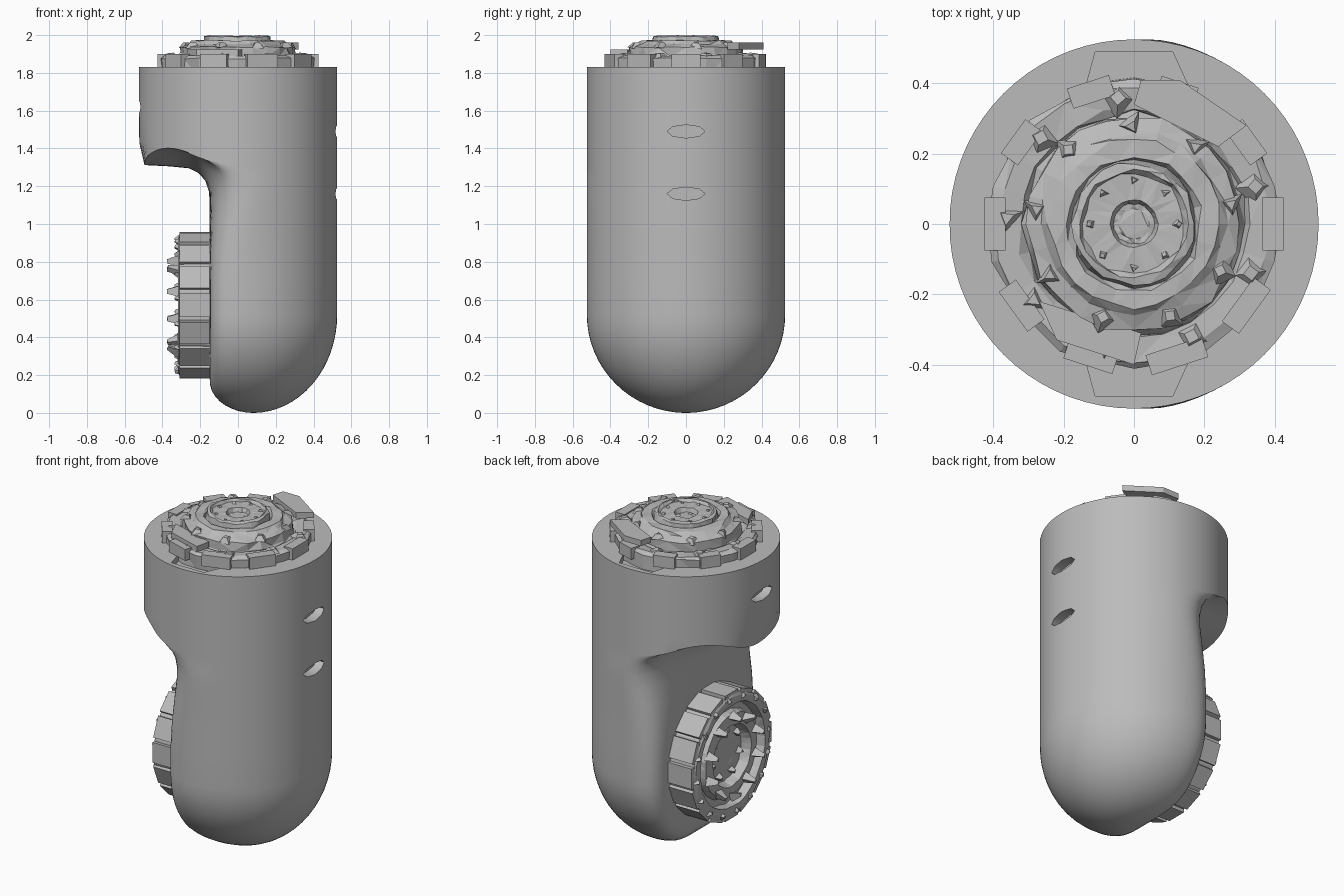
import bpy, bmesh, math, random
from math import sin, cos, pi, sqrt
from mathutils import Matrix

random.seed(4)
if "Cube" in bpy.data.objects:
    bpy.data.objects.remove(bpy.data.objects["Cube"], do_unlink=True)

grey = bpy.data.materials.new("plain grey")
grey.use_nodes = True
grey.diffuse_color = (0.5, 0.5, 0.5, 1)
grey.node_tree.nodes["Principled BSDF"].inputs["Base Color"].default_value = (0.5, 0.5, 0.5, 1)


def finish(bm, name):
    bmesh.ops.recalc_face_normals(bm, faces=bm.faces)
    mesh = bpy.data.meshes.new(name)
    bm.to_mesh(mesh)
    bm.free()
    mesh.materials.append(grey)
    obj = bpy.data.objects.new(name, mesh)
    bpy.context.collection.objects.link(obj)
    return obj


def loft(bm, rows):
    """Skin a stack of equal rings and cap both ends."""
    rings = [[bm.verts.new(p) for p in row] for row in rows]
    n = len(rings[0])
    for low, high in zip(rings, rings[1:]):
        for i in range(n):
            j = (i + 1) % n
            bm.faces.new((low[i], low[j], high[j], high[i]))
    bm.faces.new(rings[0])
    bm.faces.new(rings[-1])


def lathe(bm, profile, sides, jitter):
    """Turned part with slightly chipped, faceted rings."""
    rows = []
    for r, h in profile:
        row = []
        for i in range(sides):
            a = 2 * pi * i / sides
            rr = r - random.uniform(0, jitter) * min(1, r * 4)
            hh = h - random.uniform(0, jitter / 3) * (h > 0)
            row.append((rr * cos(a), rr * sin(a), hh))
        rows.append(row)
    loft(bm, rows)
    bmesh.ops.triangulate(bm, faces=bm.faces)


def shard(bm, r, angle, h, size, height, tilt=0.4):
    """Small tilted chip standing on a ring."""
    m = (Matrix.Rotation(angle, 4, 'Z') @ Matrix.Translation((r, 0, h))
         @ Matrix.Rotation(random.uniform(-tilt, tilt), 4, 'Y')
         @ Matrix.Rotation(random.uniform(0, 3), 4, 'Z'))
    bmesh.ops.create_cone(bm, cap_ends=True, segments=random.choice((3, 4)),
                          radius1=size, radius2=size * .4, depth=height, matrix=m)


def block(bm, r, angle, h, size):
    """Box set around a ring."""
    m = Matrix.Rotation(angle, 4, 'Z') @ Matrix.Translation((r, 0, h)) @ Matrix.Diagonal((*size, 1))
    bmesh.ops.create_cube(bm, size=1, matrix=m)


# Housing: round column with a bowl end, its lower -x side cut to a soft flat face
R = 0.525
MID = 0.52


def ring(z, left, soft, lift=0):
    drop = max(0, (MID - z) / MID)
    size = sqrt(max(0.0004, 1 - drop * drop))
    k = soft * size
    row = []
    for i in range(72):
        c, s = cos(2 * pi * i / 72), sin(2 * pi * i / 72)
        x = 0.08 * (1 - size) + R * size * c
        blend = max(0, k - abs(x - left)) / k
        x = max(x, left) + blend * blend * k / 4
        row.append((x, R * size * s, z + lift * (2 * s * min(c, 0)) ** 2))
    return row


rows = []
for i in range(17):
    z = MID * (1 - cos(pi / 2 * i / 16))
    d = max(0, 1 - z / 0.17)
    rows.append(ring(z, 0.08 - 0.23 * sqrt(max(0.0004, 1 - d * d)), 0.22))
shoulder = [(.7, -.15, .22), (.85, -.15, .26), (1, -.15, .34), (1.1, -.15, .4, .01),
            (1.17, -.155, .42, .03), (1.23, -.175, .4, .05), (1.27, -.21, .34, .07),
            (1.295, -.26, .25, .08), (1.305, -.36, .15, .09), (1.312, -.495, .03, .09),
            (1.43, -.525, .01, .04), (1.6, -.53, .01), (1.83, -.53, .01)]
rows += [ring(*s) for s in shoulder]
bm = bmesh.new()
loft(bm, rows)
housing = finish(bm, "housing")

# Cut the side slots and the two rim notches
cutters = []
for side, z in ((1, 1.49), (1, 1.16), (-1, 1.62)):
    bm = bmesh.new()
    bmesh.ops.create_cone(bm, cap_ends=True, segments=8, radius1=0.1, radius2=0.1, depth=0.12,
                          matrix=Matrix.Translation((side * R, 0, z)) @ Matrix.Diagonal((1, 1, .35, 1))
                          @ Matrix.Rotation(pi / 2, 4, 'Y'))
    cutters.append(finish(bm, "slot_cutter"))
for side in (1, -1):
    bm = bmesh.new()
    loft(bm, [[(-.14, side * .38, z), (.16, side * .38, z), (.11, side * .49, z), (-.11, side * .49, z)]
              for z in (1.79, 1.9)])
    cutters.append(finish(bm, "notch_cutter"))
bpy.context.view_layer.objects.active = housing
for c in cutters:
    mod = housing.modifiers.new("cut", 'BOOLEAN')
    mod.operation, mod.object, mod.solver = 'DIFFERENCE', c, 'EXACT'
    bpy.ops.object.modifier_apply(modifier=mod.name)
    bpy.data.objects.remove(c, do_unlink=True)
bpy.ops.object.select_all(action='DESELECT')
housing.select_set(True)
bpy.ops.object.shade_smooth_by_angle(angle=math.radians(40))

# Top coupling: three stepped, chipped rings
bm = bmesh.new()
lathe(bm, [(.42, -.05), (.42, .05), (.4, .065), (.34, .06), (.325, .04), (.315, .06), (.315, .11),
           (.27, .125), (.25, .145), (.2, .145), (.185, .125), (.18, .165), (.16, .17), (.15, .155),
           (.07, .155), (.06, .13), (.045, .13)], 24, 0.02)
for i in range(10):
    block(bm, .395, i * pi / 5, .035, (.06, random.uniform(.1, .17), .07))
for i in range(9):
    shard(bm, .36, i * 2 * pi / 9 + .3, .06, .055, .03, .2)
    shard(bm, .28, i * 2 * pi / 9 + .2, .115, .045, .03, .2)
for i in range(8):
    shard(bm, .125, i * pi / 4, .15, .02, .02)
top = finish(bm, "top_coupling")
top.location.z = 1.83

# Loose flat clips on the upper ring
clips = {"front_clip": (1.89, [(-.27, -.22), (-.22, -.33), (0, -.4), (.02, -.31)]),
         "back_clip": (1.925, [(0, .34), (.02, .41), (.13, .41), (.32, .28), (.24, .22)])}
for name, (z, outline) in clips.items():
    bm = bmesh.new()
    loft(bm, [[(x, y, h) for x, y in outline] for h in (z, z + .035)])
    finish(bm, name)

# Side coupling: panelled drum with recessed face and bolts, facing -x
bm = bmesh.new()
lathe(bm, [(.38, -.06), (.38, .16), (.36, .17), (.32, .17), (.31, .12), (.27, .12), (.255, .16),
           (.19, .165), (.175, .11), (.1, .11)], 32, 0.012)
for i in range(10):
    shard(bm, .235, i * pi / 5, .19, .035, .07)
for i in range(16):
    a = 2 * pi * i / 16
    block(bm, .372, a, .075, (.03, .125, .17))
    shard(bm, .35, a + .1, .17, .025, .03)
for i in range(7):
    shard(bm, .14, 2 * pi * i / 7, .12, .03, .04)
drum = finish(bm, "side_coupling")
drum.matrix_world = Matrix.Translation((-.15, 0, .57)) @ Matrix.Rotation(-pi / 2, 4, 'Y')
